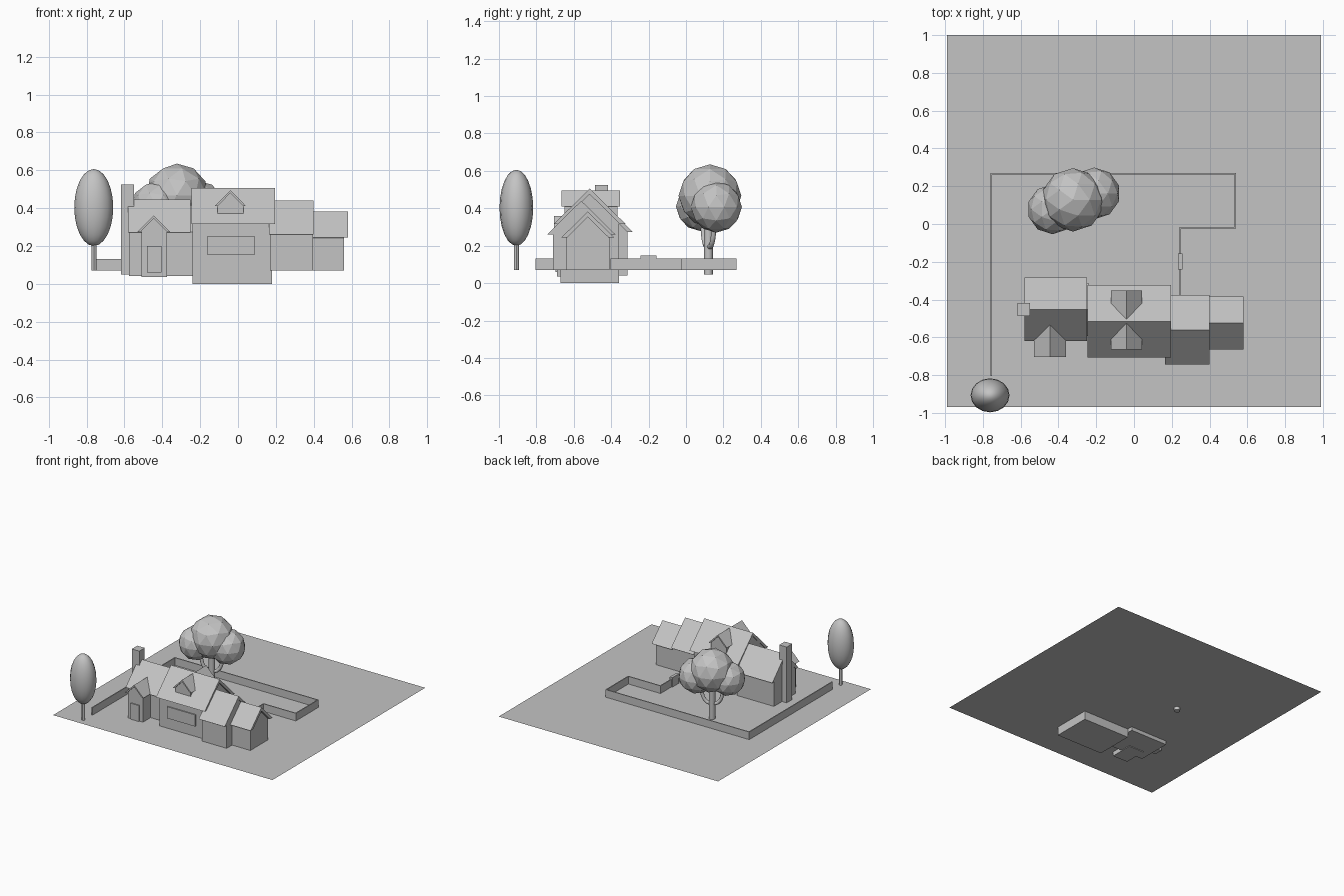
import bpy
import bmesh
from mathutils import Vector

cube = bpy.data.objects.get("Cube")
if cube:
    bpy.data.objects.remove(cube, do_unlink=True)

grey = bpy.data.materials.new("plain_grey")
grey.use_nodes = True
grey.diffuse_color = (0.55, 0.55, 0.55, 1)
grey.node_tree.nodes["Principled BSDF"].inputs["Base Color"].default_value = grey.diffuse_color

GROUND = 0.07


def add(name, bm):
    mesh = bpy.data.meshes.new(name)
    bmesh.ops.recalc_face_normals(bm, faces=bm.faces)
    bm.to_mesh(mesh)
    bm.free()
    mesh.materials.append(grey)
    obj = bpy.data.objects.new(name, mesh)
    bpy.context.collection.objects.link(obj)
    return obj


def prism(name, axis, profile, start, end):
    """Extrude a (side, height) profile along the x or y axis."""
    bm = bmesh.new()
    put = (lambda s, a, h: (a, s, h)) if axis == "x" else (lambda s, a, h: (s, a, h))
    face = bm.faces.new([bm.verts.new(put(s, start, h)) for s, h in profile])
    new = bmesh.ops.extrude_face_region(bm, geom=[face])["geom"]
    verts = [v for v in new if isinstance(v, bmesh.types.BMVert)]
    shift = Vector(put(0, end - start, 0))
    bmesh.ops.translate(bm, verts=verts, vec=shift)
    return add(name, bm)


def box(name, xs, ys, zs):
    return prism(name, "x", [(ys[0], zs[0]), (ys[1], zs[0]), (ys[1], zs[1]), (ys[0], zs[1])], *xs)


def gable_roof(name, axis, mid, half, ridge, eave, span, t=0.03):
    inset = t * half / (ridge - eave)
    profile = [(mid - half, eave), (mid, ridge), (mid + half, eave),
               (mid + half - inset, eave), (mid, ridge - t), (mid - half + inset, eave)]
    return prism(name, axis, profile, *span)


def gable_walls(name, axis, mid, half, ridge, slope, base, span):
    top = ridge - half * slope
    profile = [(mid - half, base), (mid - half, top), (mid, ridge), (mid + half, top), (mid + half, base)]
    return prism(name, axis, profile, *span)


def tube(name, points, radius):
    curve = bpy.data.curves.new(name, "CURVE")
    curve.dimensions = "3D"
    curve.bevel_depth = radius
    curve.bevel_resolution = 2
    curve.use_fill_caps = True
    curve.resolution_u = 6
    spline = curve.splines.new("BEZIER")
    spline.bezier_points.add(len(points) - 1)
    for bp, co in zip(spline.bezier_points, points):
        bp.co = co
        bp.handle_left_type = bp.handle_right_type = "AUTO"
    curve.materials.append(grey)
    bpy.context.collection.objects.link(bpy.data.objects.new(name, curve))


def trunk(name, x, y, z0, z1, radius):
    bpy.ops.mesh.primitive_cylinder_add(vertices=12, radius=radius, depth=z1 - z0, location=(x, y, (z0 + z1) / 2))
    finish(name, True)


def finish(name, smooth):
    obj = bpy.context.object
    obj.name = name
    obj.data.materials.append(grey)
    if smooth:
        bpy.ops.object.shade_smooth_by_angle()


# Flat lawn
bm = bmesh.new()
bm.faces.new([bm.verts.new((x, y, GROUND)) for x, y in ((-0.99, -0.97), (0.99, -0.97), (0.99, 1), (-0.99, 1))])
add("lawn", bm)

# House wings: name, ridge y, roof half depth, ridge z, eave z, roof x, wall half depth, base, wall x
wings = [
    ("main", -0.515, 0.193, 0.505, 0.315, (-0.245, 0.195), 0.157, 0.0, (-0.24, 0.18)),
    ("left_wing", -0.452, 0.168, 0.445, 0.272, (-0.58, -0.25), 0.14, 0.04, (-0.575, -0.24)),
    ("right_wing", -0.56, 0.183, 0.44, 0.26, (0.165, 0.40), 0.15, GROUND, (0.17, 0.395)),
    ("end_wing", -0.525, 0.14, 0.383, 0.245, (0.395, 0.58), 0.115, GROUND, (0.39, 0.56)),
]
for name, mid, half, ridge, eave, roof_x, wall_half, base, wall_x in wings:
    gable_roof(name + "_roof", "x", mid, half, ridge, eave, roof_x)
    gable_walls(name + "_walls", "x", mid, wall_half, ridge - 0.028, (ridge - eave) / half, base, wall_x)

# Dormers on both slopes of the main roof
for name, wall_y, roof_y in (("front", -0.65, -0.665), ("back", -0.365, -0.352)):
    gable_roof(name + "_dormer_roof", "y", -0.04, 0.083, 0.495, 0.41, (roof_y, -0.515), 0.015)
    gable_walls(name + "_dormer_walls", "y", -0.04, 0.068, 0.482, 1.0, 0.34, (wall_y, -0.515))

# Entrance porch and door
gable_roof("porch_roof", "y", -0.445, 0.085, 0.36, 0.275, (-0.705, -0.5), 0.015)
gable_walls("porch_walls", "y", -0.443, 0.068, 0.347, 1.0, 0.035, (-0.69, -0.5))
box("front_door", (-0.48, -0.405), (-0.699, -0.69), (0.06, 0.2))

# Front window and chimney
box("front_window", (-0.165, 0.09), (-0.681, -0.672), (0.155, 0.25))
box("chimney", (-0.617, -0.55), (-0.487, -0.417), (0.05, 0.525))

# Garden wall around the back, with a gate
path = [(-0.755, -0.8), (-0.755, 0.265), (0.535, 0.265), (0.535, -0.02), (0.245, -0.02), (0.245, -0.4)]
for (ax, ay), (bx, by) in zip(path, path[1:]):
    box("garden_wall", (min(ax, bx) - 0.004, max(ax, bx) + 0.004),
        (min(ay, by) - 0.004, max(ay, by) + 0.004), (GROUND, 0.132))
box("garden_gate", (0.233, 0.257), (-0.242, -0.157), (GROUND, 0.147))

# Slender tree
trunk("slender_trunk", -0.76, -0.907, GROUND, 0.25, 0.013)
bpy.ops.mesh.primitive_uv_sphere_add(segments=16, ring_count=12, radius=1, location=(-0.762, -0.907, 0.403))
bpy.context.object.scale = (0.103, 0.09, 0.203)
finish("slender_crown", True)

# Broad tree with three faceted crowns
trunk("broad_trunk", -0.32, 0.12, 0.045, 0.35, 0.024)
for name, centre, radius in (("middle_crown", (-0.323, 0.128, 0.467), 0.168),
                             ("left_crown", (-0.21, 0.162, 0.407), 0.137),
                             ("right_crown", (-0.432, 0.078, 0.41), 0.132)):
    bpy.ops.mesh.primitive_ico_sphere_add(subdivisions=2, radius=radius, location=centre)
    finish(name, False)
for name, ex, ey in (("left_branch", -0.235, 0.152), ("right_branch", -0.405, 0.088)):
    tube(name, [(-0.32, 0.12, 0.19), ((ex - 0.32) / 2, (ey + 0.12) / 2, 0.205), (ex, ey, 0.32)], 0.014)
